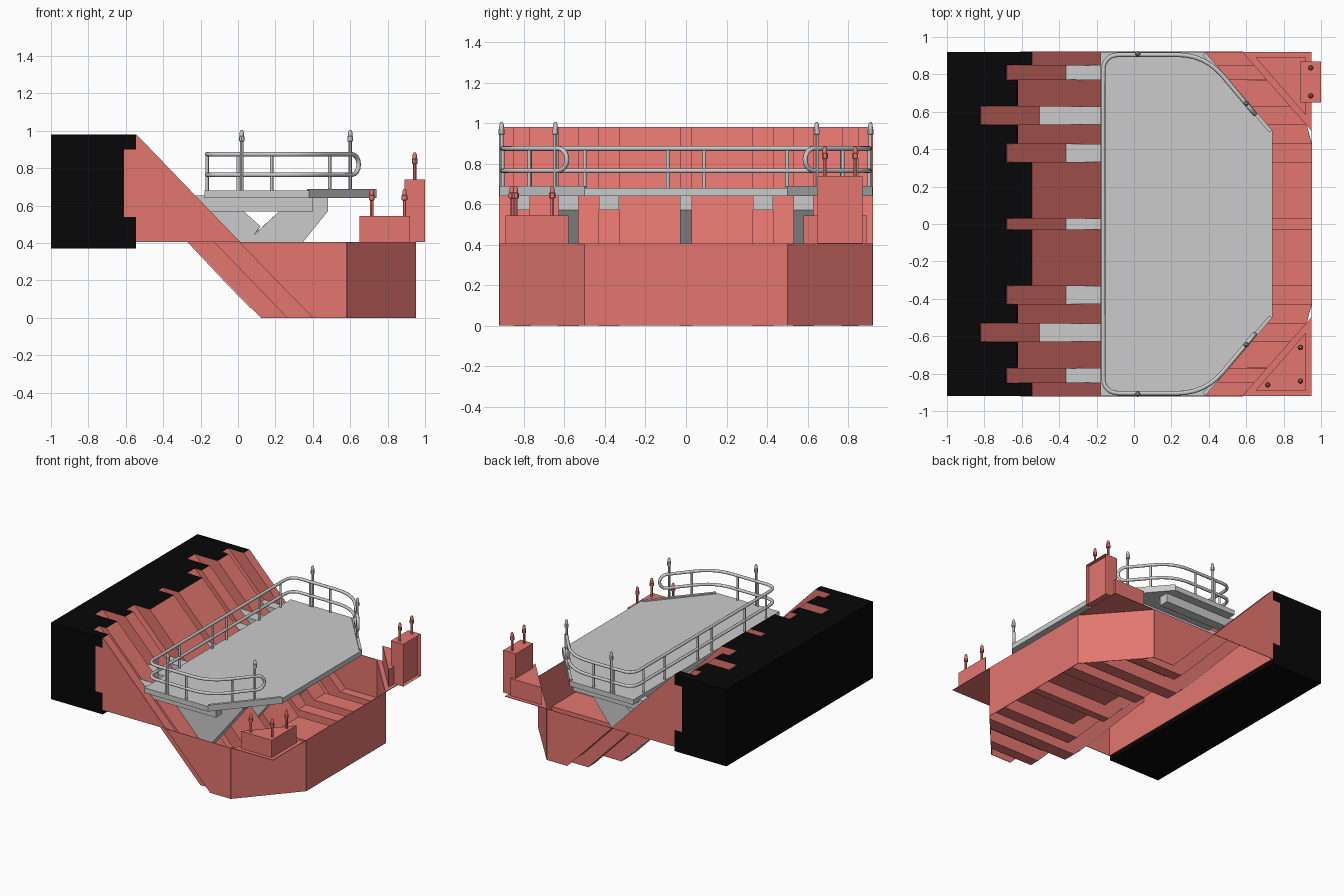
import bpy, bmesh, math
from mathutils import Vector

if "Cube" in bpy.data.objects:
    bpy.data.objects.remove(bpy.data.objects["Cube"])


def material(name, rgb):
    m = bpy.data.materials.new(name)
    m.diffuse_color = (*rgb, 1)
    m.use_nodes = True
    m.node_tree.nodes["Principled BSDF"].inputs["Base Color"].default_value = m.diffuse_color
    return m


RED = material("red_paint", (0.77, 0.18, 0.16))
BLACK = material("black_rubber", (0.002, 0.002, 0.002))


def finish(bm, name, mat=None):
    bmesh.ops.recalc_face_normals(bm, faces=bm.faces)
    me = bpy.data.meshes.new(name)
    bm.to_mesh(me)
    bm.free()
    ob = bpy.data.objects.new(name, me)
    bpy.context.collection.objects.link(ob)
    if mat:
        me.materials.append(mat)
    return ob


def prism(bm, pts, axis, a, b):
    """Extrude a 2D outline along y (xz outline) or z (xy outline)."""
    put = (lambda p, t: (p[0], t, p[1])) if axis == 'y' else (lambda p, t: (p[0], p[1], t))
    lo = [bm.verts.new(put(p, a)) for p in pts]
    hi = [bm.verts.new(put(p, b)) for p in pts]
    bm.faces.new(lo)
    bm.faces.new(hi)
    for i in range(len(pts)):
        j = (i + 1) % len(pts)
        bm.faces.new((lo[i], lo[j], hi[j], hi[i]))


def face(bm, pts):
    bm.faces.new([bm.verts.new(p) for p in pts])


# Groove layout across half the width: (y start, y end, x of slope at the top)
half = [(0.03, 0.33, -0.545), (0.33, 0.43, -0.68), (0.43, 0.53, -0.62),
        (0.53, 0.63, -0.82), (0.63, 0.77, -0.62), (0.77, 0.85, -0.68), (0.85, 0.92, -0.545)]
strips = [(-b, -a, x) for a, b, x in reversed(half)] + [(-0.03, 0.03, -0.68)] + half
TOP, DECK = 0.98, 0.405
RUN = 0.945 / TOP


def slope_x(xt, z):
    return xt + RUN * (TOP - z)


def floor_z(xt):
    return 0.0 if xt < -0.65 else 0.10


def front_x(y):
    """Front wall position at a given y (chamfered plan)."""
    return 0.95 if abs(y) <= 0.5 else 0.95 - (abs(y) - 0.5) * 0.37 / 0.42


# Black rear block, cut by the grooves
bm = bmesh.new()
for a, b, xt in strips:
    if xt > -0.6:
        notch = [(-0.545, 0.54), (-0.61, 0.54), (-0.61, 0.90), (-0.545, 0.90)] if max(abs(a), abs(b)) > 0.9 else []
        pts = [(-1, 0.37), (-0.545, 0.37)] + notch + [(-0.545, TOP), (-1, TOP)]
    else:
        z = TOP - (-0.545 - xt) / RUN
        pts = [(-1, 0.37), (-0.545, 0.37), (-0.545, z - 0.008), (xt - 0.006, TOP), (-1, TOP)]
    prism(bm, pts, 'y', a, b)
finish(bm, "rear_block", BLACK)

# Grooved slope and stepped floor: one sheet swept through all strips
bm = bmesh.new()
rows = []
for a, b, xt in strips:
    for y in (a, b):
        z = floor_z(xt)
        rows.append([bm.verts.new(p) for p in
                     ((xt, y, TOP), (slope_x(xt, z), y, z), (front_x(y), y, z))])
for p, q in zip(rows, rows[1:]):
    if p[0].co.y != q[0].co.y:
        bm.faces.new((p[0], q[0], q[1], p[1]))
        bm.faces.new((p[1], q[1], q[2], p[2]))
    else:
        # step between two strips: slope side and floor side
        bm.faces.new((p[0], q[0], q[1], p[1]))
        if abs(p[2].co.z - q[2].co.z) > 1e-4:
            bm.faces.new((p[1], q[1], q[2], p[2]))
slope = finish(bm, "grooved_slope", RED)

# Open hull: front walls, side plates, back plate, corner shelves
bm = bmesh.new()
rim = [(0.58, -0.92), (0.95, -0.5), (0.95, 0.5), (0.58, 0.92)]
for p, q in zip(rim, rim[1:]):
    face(bm, [(*p, 0), (*q, 0), (*q, DECK), (*p, DECK)])
for a, b, xt in strips:
    zt = min(TOP, TOP - (-0.545 - xt) / RUN) - 0.01
    face(bm, [(-0.541, a, DECK), (-0.541, b, DECK), (-0.541, b, zt), (-0.541, a, zt)])
for s in (-1, 1):
    y = 0.92 * s
    xd, x0 = slope_x(-0.545, DECK), slope_x(-0.545, 0)
    face(bm, [(xd, y, DECK), (x0, y, 0), (0.58, y, 0), (0.58, y, DECK)])
    face(bm, [(-0.545, y, TOP), (xd, y, DECK), (-0.545, y, DECK), (-0.545, y, 0.54),
              (-0.61, y, 0.54), (-0.61, y, 0.90), (-0.545, y, 0.90)])
    face(bm, [(0.58, y, DECK), (0.95, y, DECK), (0.95, 0.5 * s, DECK)])
hull = finish(bm, "hull_shell", RED)
for ob in (slope, hull):
    m = ob.modifiers.new("thickness", 'SOLIDIFY')
    m.thickness = 0.004
    m.offset = 0

# Corner boxes with a triangular plan
for s, name in ((-1, "corner_box_front"), (1, "corner_box_back")):
    bm = bmesh.new()
    prism(bm, [(0.65, 0.89 * s), (0.92, 0.89 * s), (0.92, 0.58 * s)], 'z', DECK, 0.545)
    finish(bm, name, RED)

# Tall box with a recessed outer panel
bm = bmesh.new()
prism(bm, [(0.89, 0.65), (1, 0.65), (1, 0.87), (0.89, 0.87)], 'z', DECK, 0.74)
outer = max(bm.faces, key=lambda f: f.calc_center_median().x)
bmesh.ops.inset_individual(bm, faces=[outer], thickness=0.035)
bmesh.ops.translate(bm, verts=outer.verts, vec=(-0.03, 0, 0))
finish(bm, "tall_box", RED)

# Platform deck
bm = bmesh.new()
prism(bm, [(-0.18, -0.92), (0.38, -0.92), (0.74, -0.5), (0.74, 0.5), (0.38, 0.92), (-0.18, 0.92)],
      'z', 0.64, 0.68)
finish(bm, "platform_deck")

# Toe boards along the sloping platform edges
bm = bmesh.new()
for s in (-1, 1):
    prism(bm, [(0.38, 0.92 * s), (0.74, 0.5 * s), (0.722, 0.49 * s), (0.37, 0.90 * s)], 'z', 0.66, 0.69)
finish(bm, "toe_boards")

# Beams in every groove, diagonal braces in three of them
bm = bmesh.new()
for a, b, xt in strips:
    if xt not in (-0.68, -0.82):
        continue
    a, b = a + 0.001, b - 0.001
    braced = xt < -0.7 or a < 0 < b
    beam_end = 0.48 if braced else 0.40
    prism(bm, [(slope_x(xt, 0.655), 0.655), (-0.18, 0.655), (-0.18, 0.64), (beam_end, 0.64),
               (beam_end, 0.57), (slope_x(xt, 0.57), 0.57)], 'y', a, b)
    if braced:
        k = xt + RUN * TOP - 0.01

        def meet(m, c):
            x = (k - RUN * c) / (1 + RUN * m)
            return x, m * x + c
        prism(bm, [(0.22, 0.57), (0.48, 0.57), meet(1.25, -0.03), meet(1, 0.37)], 'y', a, b)
        prism(bm, [(slope_x(xt, 0.57), 0.57), (0.03, 0.57), (0.12, 0.49), meet(1, 0.30)], 'y', a + 0.002, b - 0.002)
finish(bm, "platform_supports")


def tube(name, paths, radius, cyclic=False):
    cu = bpy.data.curves.new(name, 'CURVE')
    cu.dimensions = '3D'
    cu.bevel_depth = radius
    cu.bevel_resolution = 2
    cu.use_fill_caps = True
    for path in paths:
        sp = cu.splines.new('POLY')
        sp.points.add(len(path) - 1)
        for pt, co in zip(sp.points, path):
            pt.co = (*co, 1)
        sp.use_cyclic_u = cyclic
        sp.use_smooth = True
    ob = bpy.data.objects.new(name, cu)
    bpy.context.collection.objects.link(ob)


# Guard rail: rounded plan, top and middle rail joined by half-round ends
corners = [Vector(p) for p in [(0.61, -0.63), (0.38, -0.905), (-0.165, -0.905),
                               (-0.165, 0.905), (0.38, 0.905), (0.61, 0.63)]]
plan = [corners[0]]
for p, c, n in zip(corners, corners[1:], corners[2:]):
    r = 0.15 if c.x > 0 else 0.09
    s, e = c + (p - c).normalized() * r, c + (n - c).normalized() * r
    for i in range(7):
        t = i / 6
        plan.append(s * (1 - t) ** 2 + c * 2 * t * (1 - t) + e * t * t)
plan.append(corners[-1])
ZT, ZM = 0.875, 0.765


def end_arc(p, out, up):
    r = (ZT - ZM) / 2
    for i in range(1, 8):
        t = math.pi * i / 8
        q = p + out * r * math.sin(t)
        yield q.x, q.y, (ZT + ZM) / 2 + up * r * math.cos(t)


d0 = (plan[0] - plan[1]).normalized()
d1 = (plan[-1] - plan[-2]).normalized()
loop = [(p.x, p.y, ZT) for p in plan] + list(end_arc(plan[-1], d1, 1))
loop += [(p.x, p.y, ZM) for p in reversed(plan)] + list(end_arc(plan[0], d0, -1))
tube("guard_rail", [loop], 0.012, True)

# Rail posts
posts = [(-0.165, y * s) for y in (0.09, 0.5, 0.77) for s in (-1, 1)]
posts += [(x, y * s) for x, y in ((0.0, 0.905), (0.18, 0.905), (0.49, 0.773)) for s in (-1, 1)]
tube("rail_posts", [[(x, y, 0.67), (x, y, ZT)] for x, y in posts], 0.009)


def lamp(name, x, y, z0, z1, mat=None):
    """Turned lamp: post with a collar and a domed head."""
    prof = [(0.009, z0), (0.009, z1 - 0.062), (0.015, z1 - 0.06), (0.015, z1 - 0.035),
            (0.012, z1 - 0.033), (0.011, z1 - 0.012), (0.005, z1)]
    bm = bmesh.new()
    rings = [[bm.verts.new((x + r * math.cos(k * math.pi / 6), y + r * math.sin(k * math.pi / 6), z))
              for k in range(12)] for r, z in prof]
    for lo, hi in zip(rings, rings[1:]):
        for k in range(12):
            bm.faces.new((lo[k], lo[(k + 1) % 12], hi[(k + 1) % 12], hi[k]))
    bm.faces.new(rings[0])
    bm.faces.new(rings[-1])
    ob = finish(bm, name, mat)
    bpy.ops.object.select_all(action='DESELECT')
    ob.select_set(True)
    bpy.context.view_layer.objects.active = ob
    bpy.ops.object.shade_smooth_by_angle()


# Lamps on the platform and on the corner boxes
for s in (-1, 1):
    lamp("rail_lamp", 0.02, 0.91 * s, 0.67, 1.005)
    lamp("rail_lamp", 0.60, 0.645 * s, 0.67, 1.005)
for x, y in ((0.715, -0.86), (0.89, -0.84), (0.89, -0.66)):
    lamp("corner_lamp", x, y, 0.54, 0.69, RED)
for y in (0.685, 0.835):
    lamp("tall_box_lamp", 0.945, y, 0.73, 0.885, RED)
